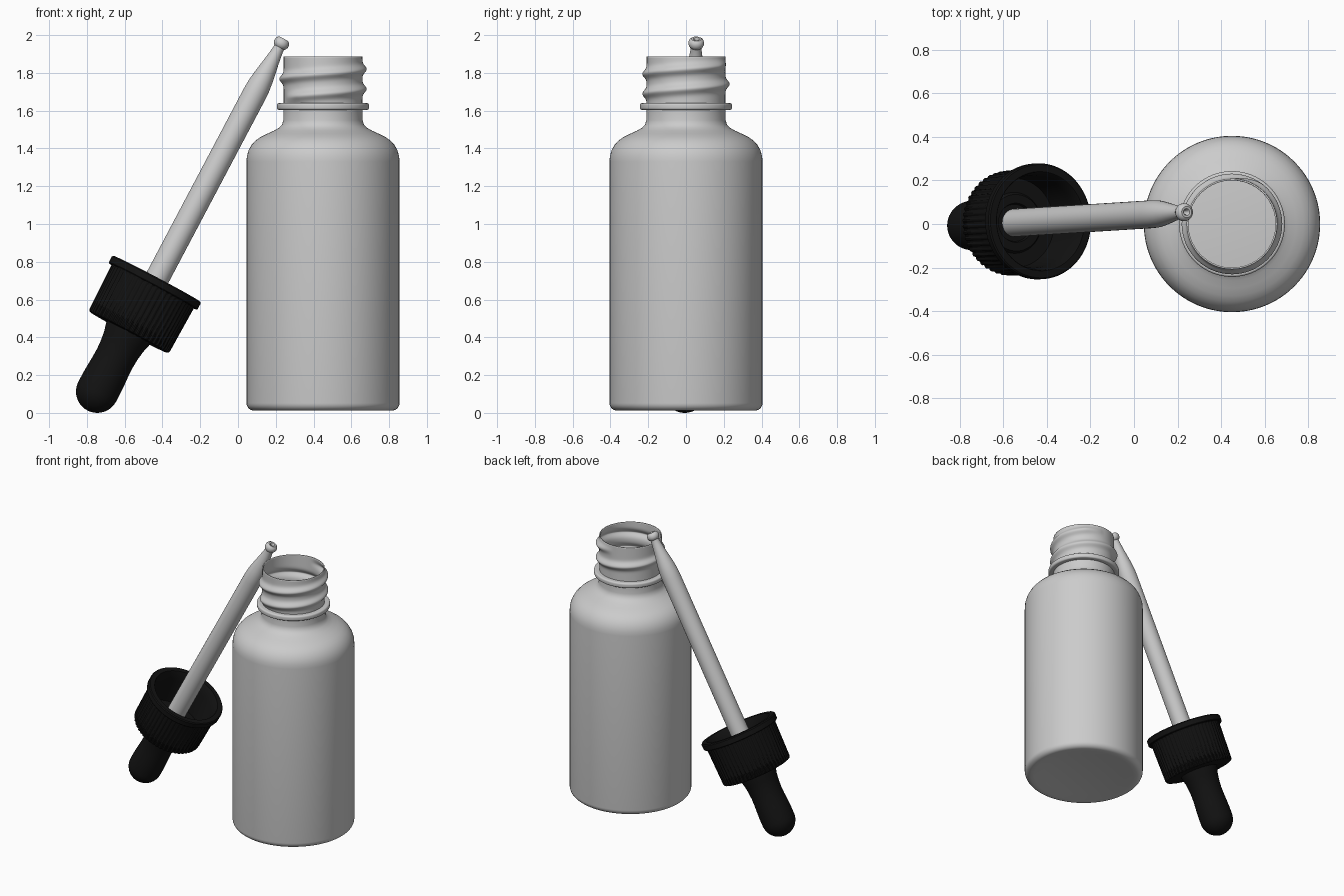
import bpy, bmesh
from math import sin, cos, pi, exp, radians
from mathutils import Vector, Matrix

if "Cube" in bpy.data.objects:
    bpy.data.objects.remove(bpy.data.objects["Cube"])

black = bpy.data.materials.new("black_rubber")
black.diffuse_color = (0.006, 0.006, 0.006, 1)
black.use_nodes = True
black.node_tree.nodes["Principled BSDF"].inputs["Base Color"].default_value = black.diffuse_color


def arc(cr, cz, rad, a0, a1, n):
    """Profile points on a circle in the (radius, height) plane."""
    angs = [radians(a0 + (a1 - a0) * i / n) for i in range(n + 1)]
    return [(cr + rad * cos(a), cz + rad * sin(a)) for a in angs]


def lathe(name, profile, segs, matrix, shape=None, mat=None, angle=40):
    """Spin a profile around z; shape(r, z, j) may change the radius."""
    bm = bmesh.new()
    rows = []
    for r, z in profile:
        row = []
        for j in range(segs):
            th = 2 * pi * j / segs
            q = shape(r, z, j) if shape else r
            row.append(bm.verts.new((q * cos(th), q * sin(th), z)))
        rows.append(row)
    for a, b in zip(rows, rows[1:]):
        for j in range(segs):
            k = (j + 1) % segs
            bm.faces.new((a[j], a[k], b[k], b[j]))
    bmesh.ops.remove_doubles(bm, verts=bm.verts, dist=1e-5)
    me = bpy.data.meshes.new(name)
    bm.to_mesh(me)
    bm.free()
    ob = bpy.data.objects.new(name, me)
    bpy.context.collection.objects.link(ob)
    ob.matrix_world = matrix
    if mat:
        me.materials.append(mat)
    bpy.ops.object.select_all(action='DESELECT')
    ob.select_set(True)
    bpy.context.view_layer.objects.active = ob
    bpy.ops.object.shade_smooth_by_angle(angle=radians(angle))
    return ob


# Bottle: rounded base, body, shoulder, neck flange and threaded neck
BSEG = 96


def thread(r, z, j):
    if z < 1.645:
        return r
    for k in (-1, 0, 1):
        u = j / BSEG + k
        fade = max(0, min(1, (u + 0.45) / 0.1, (1.25 - u) / 0.1))
        r += 0.023 * fade * exp(-((z - 1.715 - 0.105 * u) / 0.024) ** 2)
    return r


bottle = [(0, 0.03), (0.28, 0.022), (0.34, 0.012)]
bottle += arc(0.365, 0.052, 0.04, -90, 0, 6)
bottle += [(0.405, 1.33)]
bottle += [(0.403, 1.36), (0.394, 1.39), (0.379, 1.418), (0.357, 1.442), (0.33, 1.461),
           (0.295, 1.478), (0.26, 1.494), (0.232, 1.51), (0.216, 1.528), (0.21, 1.55)]
bottle += [(0.21, 1.604), (0.232, 1.604)]
bottle += arc(0.232, 1.615, 0.011, -90, 0, 4) + arc(0.232, 1.629, 0.011, 0, 90, 4)
bottle += [(0.208, 1.64)]
bottle += [(0.208, 1.65 + 0.236 * i / 36) for i in range(37)]
ob = lathe("bottle", bottle, BSEG, Matrix.Translation((0.45, 0, 0)), thread)
wall = ob.modifiers.new("wall", 'SOLIDIFY')
wall.thickness = 0.008
wall.offset = -1

# Leaning dropper: local z runs from the bulb to the glass tip
base = Vector((-0.745, -0.007, 0.113))
axis = Vector((0.243, 0.055, 1.982)) - base
lean = Matrix.Translation(base) @ axis.to_track_quat('Z', 'Y').to_matrix().to_4x4()

# Rubber bulb
bulb = arc(0, 0, 0.113, -90, 0, 10)
bulb[0] = (0, -0.113)
bulb += [(0.113, 0.05), (0.111, 0.1), (0.108, 0.15), (0.107, 0.2),
         (0.11, 0.25), (0.117, 0.3), (0.128, 0.34), (0.133, 0.38), (0, 0.38)]
lathe("bulb", bulb, 48, lean, mat=black)


# Ribbed screw cap with a lip and hollow inside
def ribs(r, z, j):
    return r - 0.006 if r > 0.236 and z < 0.625 and j % 4 > 1 else r


cap = [(0.1, 0.354), (0.225, 0.354), (0.237, 0.358), (0.241, 0.368), (0.246, 0.62),
       (0.247, 0.63), (0.262, 0.63), (0.266, 0.635), (0.266, 0.668), (0.26, 0.675),
       (0.228, 0.675), (0.224, 0.67), (0.212, 0.60), (0.205, 0.42), (0.14, 0.42),
       (0.13, 0.435), (0.09, 0.435), (0.085, 0.42), (0, 0.42)]
lathe("cap", cap, 208, lean, ribs, black, 30)

# Glass pipette with tapered end and beaded tip
pipette = [(0, 0.39), (0.064, 0.39), (0.064, 1.78), (0.062, 1.83), (0.056, 1.88),
           (0.046, 1.94), (0.039, 1.98), (0.033, 2.02), (0.029, 2.05), (0.029, 2.062),
           (0.036, 2.068), (0.041, 2.08), (0.041, 2.093), (0.036, 2.106), (0.026, 2.113),
           (0.016, 2.112), (0.011, 2.105), (0.011, 2.04), (0, 2.04)]
lathe("pipette", pipette, 32, lean)
